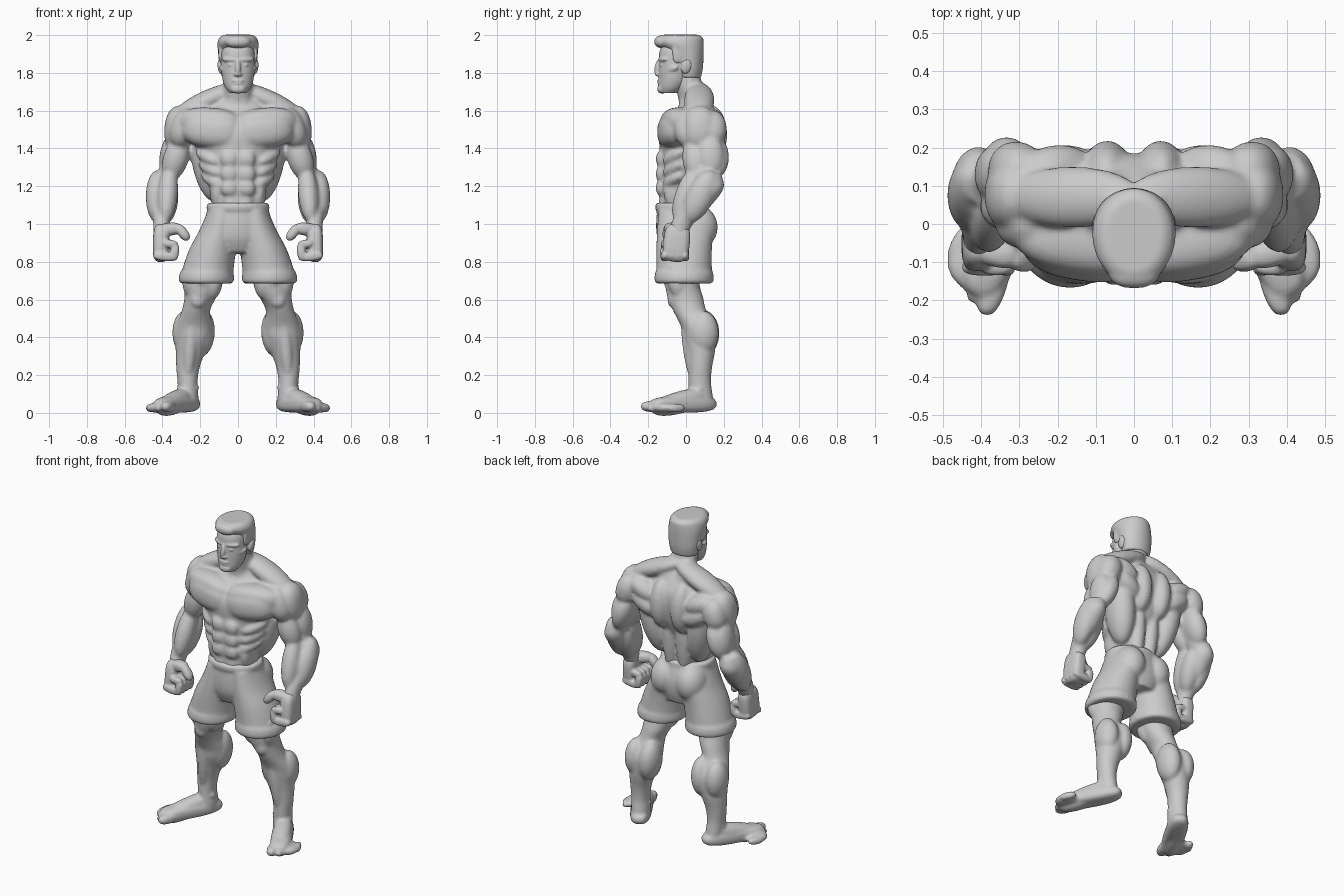
import bpy, bmesh, math
from mathutils import Vector

bm = bmesh.new()


def blob(p, q, w, d, n=2.0):
    """Muscle: super-ellipsoid with tips at p and q, half width w, half depth d."""
    p, q = Vector(p), Vector(q)
    axis = (q - p).normalized()
    hint = Vector((0, 0, 1)) if abs(axis.y) > 0.8 else Vector((0, 1, 0))
    dep = (hint - axis * hint.dot(axis)).normalized()
    wid = dep.cross(axis)
    half, mid = (q - p).length / 2, (p + q) / 2
    for v in bmesh.ops.create_icosphere(bm, subdivisions=4, radius=1)["verts"]:
        c = v.co / sum(abs(k) ** n for k in v.co) ** (1 / n)
        v.co = mid + wid * c.x * w + dep * c.y * d + axis * c.z * half


def tube(keys, sides=32, steps=5):
    """Smooth loft through horizontal ellipses (x, y, z, rx, ry)."""
    rows = []
    for i in range(len(keys) - 1):
        a, b, c, d = (keys[max(0, min(len(keys) - 1, i + k))] for k in (-1, 0, 1, 2))
        for s in range(steps + (i == len(keys) - 2)):
            t = s / steps
            rows.append([0.5 * (2 * f + (g - e) * t + (2 * e - 5 * f + 4 * g - h) * t * t
                                + (3 * f - e - 3 * g + h) * t ** 3)
                         for e, f, g, h in zip(a, b, c, d)])
    rings = [[bm.verts.new((x + rx * math.cos(u), y + ry * math.sin(u), z))
              for u in (math.tau * k / sides for k in range(sides))]
             for x, y, z, rx, ry in rows]
    fs = [bm.faces.new((r[k], r[(k + 1) % sides], s[(k + 1) % sides], s[k]))
          for r, s in zip(rings, rings[1:]) for k in range(sides)]
    fs += [bm.faces.new(rings[0]), bm.faces.new(rings[-1])]
    bmesh.ops.recalc_face_normals(bm, faces=fs)


def finish(name, voxel, smooth):
    """Mirror, fuse and soften everything gathered so far into one object."""
    global bm
    me = bpy.data.meshes.new(name)
    bm.to_mesh(me)
    bm.free()
    bm = bmesh.new()
    ob = bpy.data.objects.new(name, me)
    bpy.context.collection.objects.link(ob)
    ob.modifiers.new("mirror", "MIRROR").use_mirror_merge = False
    r = ob.modifiers.new("fuse", "REMESH")
    r.mode, r.voxel_size, r.use_smooth_shade = "VOXEL", voxel, True
    s = ob.modifiers.new("soften", "SMOOTH")
    s.factor, s.iterations = 0.5, smooth


# Torso core and neck
tube([(0, -.02, 1.03, .14, .12), (0, -.025, 1.12, .142, .114), (0, -.015, 1.25, .168, .125),
      (0, .01, 1.37, .215, .148), (0, .02, 1.48, .245, .162), (0, .04, 1.56, .23, .14),
      (0, .055, 1.62, .16, .095), (0, .045, 1.67, .09, .07)])
tube([(0, .055, 1.56, .09, .085), (0, .035, 1.66, .08, .075), (0, .01, 1.75, .077, .073),
      (0, 0, 1.82, .07, .07)])
blob((.075, .03, 1.77), (.01, -.035, 1.59), .022, .022)
# Chest
blob((-.022, -.078, 1.475), (.292, -.03, 1.51), .095, .094, 2.5)
blob((-.02, -.072, 1.525), (.31, -.015, 1.55), .078, .088, 2.4)
# Abdominals, obliques, ribs
for z in (1.345, 1.265, 1.19):
    blob((.045, -.125, z - .042), (.045, -.125, z + .042), .045, .034, 2.6)
blob((.04, -.10, 1.18), (.03, -.10, 1.02), .045, .045, 2.3)
blob((.12, -.05, 1.28), (.11, -.05, 1.07), .035, .07)
for i in range(3):
    blob((.115 - .008 * i, -.12, 1.325 - .06 * i), (.22 - .015 * i, -.02, 1.385 - .06 * i), .03, .03)
# Back: trapezius, rhomboids, shoulder blades, lats, spinal columns
blob((-.02, .07, 1.735), (.34, .07, 1.575), .054, .08)
blob((.045, .05, 1.76), (.065, .155, 1.45), .065, .045)
blob((.072, .13, 1.63), (.068, .13, 1.32), .066, .088)
blob((.10, .135, 1.49), (.29, .135, 1.585), .06, .072)
blob((.09, .14, 1.40), (.28, .13, 1.52), .06, .072)
blob((.205, .10, 1.55), (.125, .04, 1.12), .08, .098)
blob((.05, .10, 1.45), (.045, .06, 1.00), .048, .055)
# Shoulders
blob((.31, .07, 1.625), (.335, .08, 1.39), .067, .09, 2.2)
blob((.25, 0, 1.61), (.325, .015, 1.41), .068, .072, 2.2)
blob((.28, .13, 1.60), (.335, .14, 1.41), .07, .08, 2.2)
# Upper arms
tube([(.30, .08, 1.52, .07, .08), (.33, .10, 1.36, .06, .075), (.385, .12, 1.23, .055, .06)])
blob((.295, .035, 1.46), (.365, .055, 1.23), .067, .064)
blob((.295, .145, 1.47), (.37, .15, 1.24), .06, .08)
blob((.355, .13, 1.47), (.385, .13, 1.25), .045, .07)
# Forearms
tube([(.395, .12, 1.27, .055, .065), (.408, .115, 1.19, .067, .085), (.41, .055, 1.10, .058, .08),
      (.405, -.01, 1.02, .046, .062), (.405, -.045, .94, .042, .05)])
blob((.36, .065, 1.31), (.385, -.05, 1.01), .054, .062)
blob((.43, .14, 1.28), (.43, .01, 1.01), .058, .072)
blob((.36, .12, 1.24), (.39, .0, 1.0), .058, .058)
finish("upper_body", .0105, 5)

# Fists with curled fingers and thumb
blob((.405, -.04, 1.0), (.41, -.06, .80), .043, .07, 3.2)
for i in range(4):
    y = -.113 + .036 * i
    blob((.45, y, .835), (.33, y, .822), .024, .022, 2.6)
    blob((.343, y, .805), (.328, y, .895), .023, .022, 2.6)
    blob((.318, y, .89), (.40, y, .90), .021, .021, 2.6)
blob((.42, -.06, .965), (.30, -.09, .98), .034, .037, 2.4)
blob((.325, -.09, .995), (.262, -.10, .915), .026, .029, 2.4)
finish("fists", .0065, 3)

# Head: skull, jaw and chin
blob((0, -.03, 1.775), (0, -.03, 1.985), .092, .113, 2.4)
tube([(0, -.09, 1.693, .045, .045), (0, -.077, 1.72, .066, .068), (0, -.065, 1.76, .081, .08),
      (0, -.06, 1.82, .089, .085), (0, -.055, 1.88, .09, .088)])
blob((-.04, -.125, 1.715), (.04, -.125, 1.715), .024, .027, 2.4)
# Nose, brow, eyes, cheekbones, lips, ears
blob((0, -.135, 1.875), (0, -.155, 1.785), .015, .021)
blob((-.022, -.147, 1.793), (.022, -.147, 1.793), .012, .018)
blob((-.01, -.137, 1.868), (.085, -.105, 1.872), .015, .022)
blob((.037, -.125, 1.83), (.037, -.125, 1.854), .019, .016)
blob((.03, -.125, 1.805), (.096, -.045, 1.83), .022, .022)
blob((-.032, -.14, 1.759), (.032, -.14, 1.759), .008, .012)
blob((-.027, -.139, 1.744), (.027, -.139, 1.744), .009, .012)
blob((.098, .012, 1.872), (.09, -.008, 1.795), .014, .026)
finish("head", .0055, 2)

# Hair: rounded back, flat tapering top, raised fringe and sideburns
tube([(0, .018, 1.775, .085, .062), (0, .015, 1.83, .098, .075), (0, -.002, 1.91, .106, .096),
      (0, -.028, 1.955, .109, .122), (0, -.032, 1.985, .10, .122), (0, -.03, 2.002, .078, .098)])
blob((-.068, -.122, 1.965), (.068, -.122, 1.965), .034, .046, 2.3)
blob((.092, -.05, 1.95), (.09, -.045, 1.85), .012, .025, 2.6)
finish("hair", .0075, 3)

# Shorts: hips, legs, seat, waistband and cuffs
tube([(0, -.02, 1.105, .155, .13), (0, -.008, 1.0, .18, .15), (0, -.005, .92, .18, .146),
      (0, 0, .85, .13, .12)])
tube([(.085, -.015, 1.07, .075, .13), (.103, -.005, .97, .10, .148), (.133, -.01, .87, .123, .147),
      (.157, -.01, .77, .135, .147), (.165, -.01, .70, .138, .15)])
blob((.085, .05, 1.10), (.095, .075, .87), .09, .105)
blob((0, -.08, 1.06), (0, -.06, .84), .075, .07)
tube([(0, -.022, 1.07, .16, .137), (0, -.022, 1.08, .167, .141), (0, -.022, 1.10, .167, .141),
      (0, -.022, 1.112, .16, .137)], steps=3)
tube([(.167, -.01, .685, .136, .148), (.168, -.01, .70, .147, .157), (.166, -.01, .74, .143, .155),
      (.163, -.01, .755, .133, .146)], steps=3)
finish("shorts", .0105, 4)

# Legs: thigh to ankle core
tube([(.17, -.01, .80, .11, .11), (.183, -.02, .69, .10, .092), (.20, -.003, .61, .084, .094),
      (.223, .02, .54, .075, .088), (.232, .062, .46, .097, .09), (.236, .072, .40, .096, .088),
      (.252, .078, .32, .078, .075), (.265, .075, .24, .062, .063), (.267, .073, .16, .053, .06),
      (.262, .078, .08, .053, .065), (.26, .08, .03, .05, .06)])
# Thigh muscles, kneecaps, calves, shins
blob((.12, -.06, .80), (.14, -.045, .60), .05, .055)
blob((.245, -.06, .82), (.255, -.035, .61), .045, .055)
blob((.19, -.07, .82), (.19, -.07, .64), .05, .055)
blob((.21, -.065, .645), (.215, -.06, .555), .04, .035, 2.4)
blob((.178, .09, .545), (.195, .095, .30), .063, .084)
blob((.283, .09, .54), (.285, .095, .31), .063, .08)
blob((.235, -.01, .56), (.268, .035, .17), .035, .032)
# Ankles and feet
blob((.205, .055, .135), (.325, .075, .125), .028, .028)
blob((.225, .155, .047), (.42, -.185, .043), .062, .044, 3)
blob((.245, .13, .10), (.415, -.18, .015), .055, .058, 2.3)
blob((.34, -.165, .03), (.465, -.055, .027), .028, .075, 2.5)
# Toes
blob((.345, -.12, .034), (.394, -.238, .034), .031, .029, 2.5)
for i in range(4):
    x, y = .428 + .017 * i, -.205 + .036 * i
    blob((x - .045, y + .09, .027), (x, y, .024), .022, .022, 2.4)
finish("legs", .009, 5)
